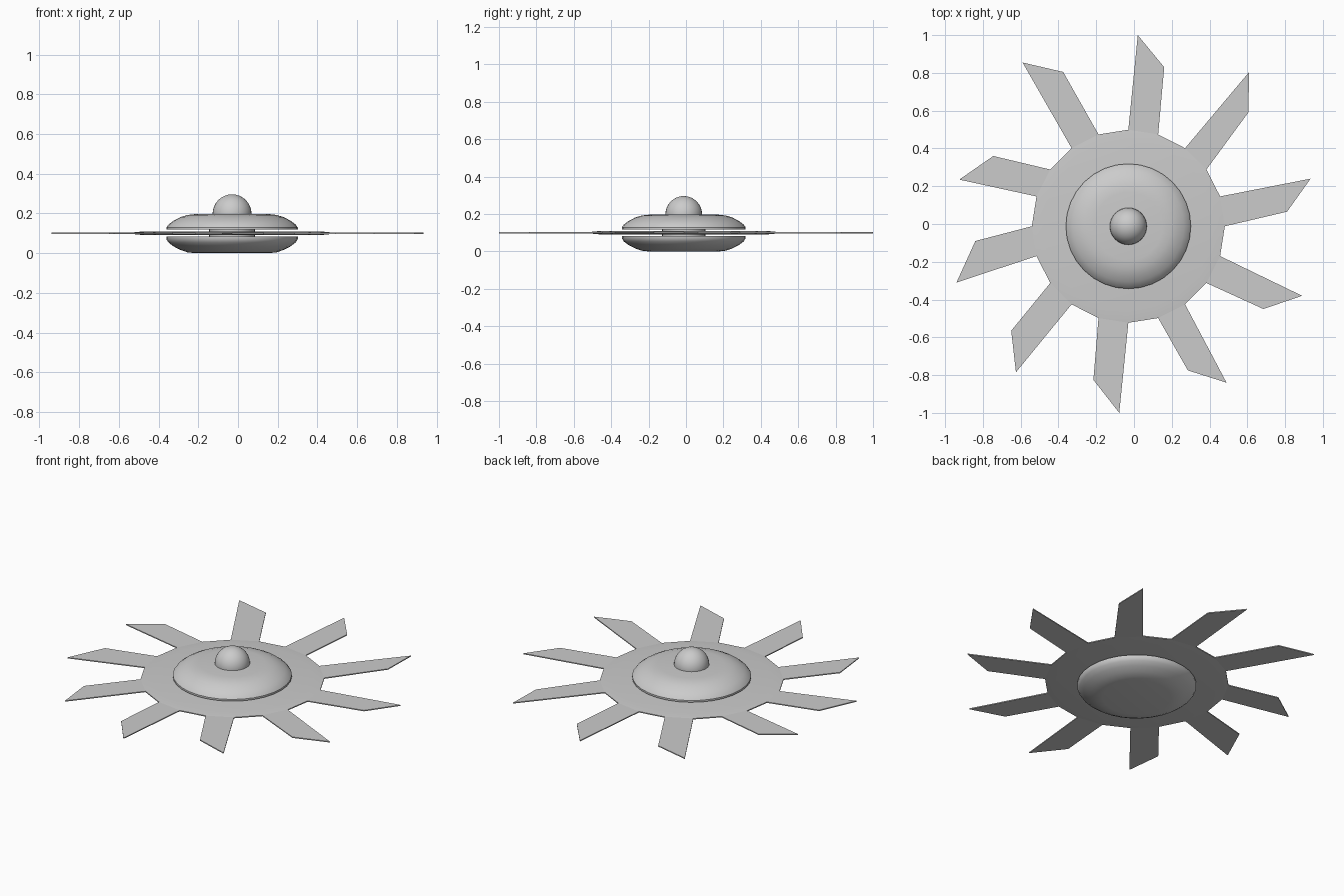
import bpy, bmesh, math

if "Cube" in bpy.data.objects:
    bpy.data.objects.remove(bpy.data.objects["Cube"])

CX, CY, ZM = -0.03, -0.012, 0.1   # hub axis and rotor plane


def finish(name, bm, angle=35):
    bmesh.ops.recalc_face_normals(bm, faces=bm.faces)
    me = bpy.data.meshes.new(name)
    bm.to_mesh(me)
    bm.free()
    ob = bpy.data.objects.new(name, me)
    bpy.context.collection.objects.link(ob)
    bpy.ops.object.select_all(action='DESELECT')
    ob.select_set(True)
    bpy.context.view_layer.objects.active = ob
    bpy.ops.object.shade_smooth_by_angle(angle=math.radians(angle))
    return ob


def lathe(name, profile, segs, angle=35):
    """Revolve (radius, z) points round the hub axis and cap both ends."""
    bm = bmesh.new()
    rings = []
    for r, z in profile:
        rings.append([bm.verts.new((CX + r * math.cos(math.tau * i / segs),
                                    CY + r * math.sin(math.tau * i / segs), z))
                      for i in range(segs)])
    for a, b in zip(rings, rings[1:]):
        for i in range(segs):
            j = (i + 1) % segs
            bm.faces.new((a[i], a[j], b[j], b[i]))
    bm.faces.new(rings[0])
    bm.faces.new(rings[-1])
    return finish(name, bm, angle)


# saucer halves
lathe("lower_saucer", [(.19, 0), (.225, .004), (.26, .016), (.295, .034), (.32, .053),
                       (.331, .07), (.331, .083)], 32)
lathe("upper_saucer", [(.331, .118), (.331, .129), (.32, .144), (.295, .163), (.26, .181),
                       (.225, .192), (.18, .197)], 32)

# axle joining them
lathe("axle", [(.115, .075), (.115, .125)], 32)

# rounded knob on top
bm = bmesh.new()
bmesh.ops.create_uvsphere(bm, u_segments=32, v_segments=16, radius=0.098)
bmesh.ops.translate(bm, verts=bm.verts, vec=(CX, CY, 0.198))
finish("top_knob", bm, 60)

# thin twenty-sided rotor disc
R, T = 0.511, 0.003
lathe("rotor_disc", [(.45, ZM - .009), (R, ZM - T), (R, ZM + T), (.45, ZM + .009)], 20)

# blades grow from every other disc edge: (long tip, short tip)
tips = [((.02, 1), (.16, .83)), ((.61, .805), (.605, .59)),
        ((.935, .24), (.81, .065)), ((.89, -.38), (.685, -.45)),
        ((.49, -.84), (.285, -.775)), ((-.078, -1), (-.215, -.825)),
        ((-.625, -.785), (-.65, -.565)), ((-.94, -.31), (-.84, -.09)),
        ((-.925, .235), (-.745, .36)), ((-.59, .855), (-.375, .805))]
bm = bmesh.new()
for k, (long_tip, short_tip) in enumerate(tips):
    a, b = (math.radians(d - 36 * k) for d in (90, 72))
    outline = [(CX + R * math.cos(a), CY + R * math.sin(a)), long_tip, short_tip,
               (CX + R * math.cos(b), CY + R * math.sin(b))]
    low = [bm.verts.new((x, y, ZM - T)) for x, y in outline]
    high = [bm.verts.new((x, y, ZM + T)) for x, y in outline]
    bm.faces.new(low)
    bm.faces.new(high)
    for i in range(4):
        j = (i + 1) % 4
        bm.faces.new((low[i], low[j], high[j], high[i]))
finish("rotor_blades", bm)
